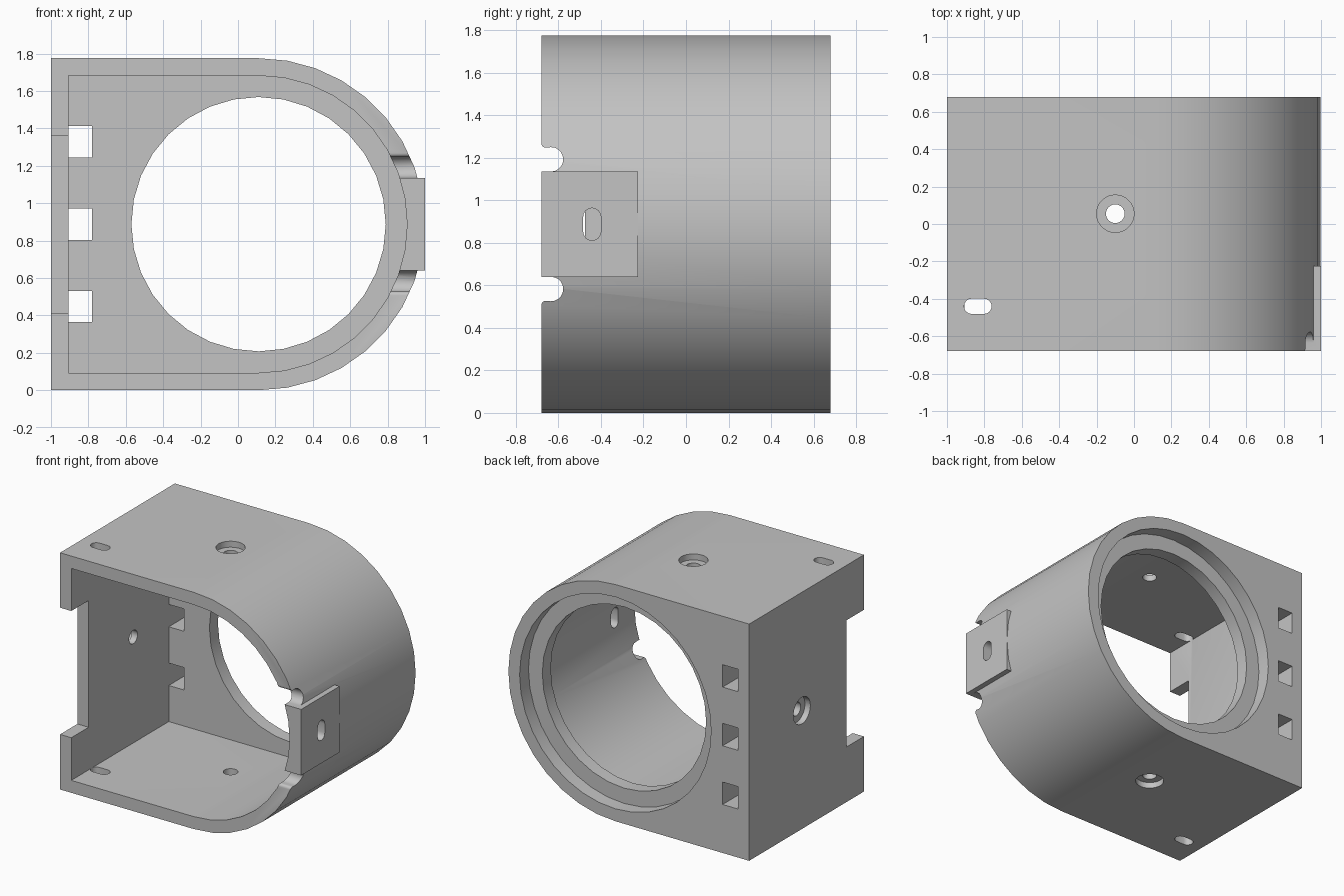
import bpy, bmesh, math

if "Cube" in bpy.data.objects:
    bpy.data.objects.remove(bpy.data.objects["Cube"], do_unlink=True)

CX, CZ = 0.11, 0.8875          # axis of the round end
R_OUT, WALL = 0.8875, 0.093
FRONT, BACK = -0.68, 0.68

grey = bpy.data.materials.new("plain grey")
grey.use_nodes = True
colour = (0.55, 0.55, 0.55, 1)
grey.diffuse_color = colour
grey.node_tree.nodes["Principled BSDF"].inputs["Base Color"].default_value = colour


def prism(name, profile, axis, start, end):
    """Extrude a 2D profile along x, y or z."""
    place = {"x": lambda u, v, t: (t, u, v),
             "y": lambda u, v, t: (u, t, v),
             "z": lambda u, v, t: (u, v, t)}[axis]
    bm = bmesh.new()
    rings = [[bm.verts.new(place(u, v, t)) for u, v in profile] for t in (start, end)]
    for ring in rings:
        bm.faces.new(ring)
    n = len(profile)
    for i in range(n):
        j = (i + 1) % n
        bm.faces.new((rings[0][i], rings[0][j], rings[1][j], rings[1][i]))
    bmesh.ops.recalc_face_normals(bm, faces=bm.faces)
    mesh = bpy.data.meshes.new(name)
    bm.to_mesh(mesh)
    bm.free()
    mesh.materials.append(grey)
    obj = bpy.data.objects.new(name, mesh)
    bpy.context.collection.objects.link(obj)
    return obj


def arc(u, v, r, a0, a1, n):
    return [(u + r * math.cos(math.radians(a0 + (a1 - a0) * i / n)),
             v + r * math.sin(math.radians(a0 + (a1 - a0) * i / n))) for i in range(n + 1)]


def circle(u, v, r, n=32):
    return arc(u, v, r, 0, 360, n)[:-1]


def rect(u0, u1, v0, v1):
    return [(u0, v0), (u1, v0), (u1, v1), (u0, v1)]


def d_shape(left, r):
    return [(left, CZ + r), (left, CZ - r)] + arc(CX, CZ, r, -90, 90, 18)


def slot(u, v, half, r, upright=False):
    """Rounded slot; half is the distance from its middle to each end centre."""
    if upright:
        return arc(u, v + half, r, 0, 180, 8) + arc(u, v - half, r, 180, 360, 8)
    return arc(u + half, v, r, -90, 90, 8) + arc(u - half, v, r, 90, 270, 8)


def combine(target, tool, operation):
    mod = target.modifiers.new(tool.name, "BOOLEAN")
    mod.operation, mod.solver, mod.object = operation, "EXACT", tool
    tool.hide_render = True
    bpy.context.view_layer.objects.active = target
    bpy.ops.object.modifier_apply(modifier=mod.name)
    bpy.data.objects.remove(tool, do_unlink=True)


# Outer shell with the flat clip pad on the round side
housing = prism("housing", d_shape(-1, R_OUT), "y", FRONT, BACK)
combine(housing, prism("clip_pad", rect(FRONT, -0.225, 0.64, 1.135), "x", 0.94, 1.0), "UNION")

cutters = [
    # Cavity, back opening and its recess
    prism("cavity", d_shape(-1 + WALL, R_OUT - WALL), "y", FRONT - 0.1, 0.475),
    prism("back_opening", circle(CX, CZ, 0.68), "y", 0.3, 0.9),
    prism("back_recess", circle(CX, CZ, R_OUT - WALL, 36), "y", 0.575, 0.9),
    # Notch in the flat side
    prism("side_notch", rect(FRONT - 0.1, -0.475, 0.413, 1.363), "x", -1.1, -0.85),
    # Upright slot through the clip pad
    prism("pad_slot", slot(-0.442, CZ, 0.034, 0.042, True), "x", 0.7, 1.1),
]

# Square windows through the back wall
for dz in (-0.44, 0, 0.44):
    z = CZ + dz
    cutters.append(prism("window", rect(-0.907, -0.78, z - 0.084, z + 0.084), "y", 0.3, 0.9))

# Relief notches above and below the clip pad, with a rounded lip
for side in (1, -1):
    outline = [(FRONT - 0.1, 0.2475), (FRONT - 0.1, 0.38), (FRONT, 0.38)]
    outline += arc(FRONT + 0.02, 0.38, 0.02, 180, 270, 4)[1:]
    outline += arc(-0.635, 0.305, 0.0575, 90, -90, 10)
    profile = [(y, CZ + side * h) for y, h in outline]
    cutters.append(prism("relief_notch", profile, "x", 0.6, 1.1))

# Countersunk screw holes and slots in the top, bottom and flat side
top = 2 * R_OUT
for skin, inner, outer in ((top, top - 0.2, top + 0.1), (0, 0.2, -0.1)):
    step = skin + (0.045 if skin == 0 else -0.045)
    cutters.append(prism("screw_hole", circle(-0.1, 0.055, 0.05, 24), "z", inner, outer))
    cutters.append(prism("screw_recess", circle(-0.1, 0.055, 0.1), "z", step, outer))
    cutters.append(prism("strap_slot", slot(-0.835, -0.44, 0.033, 0.041), "z", inner, outer))
cutters.append(prism("screw_hole", circle(0.055, CZ, 0.05, 24), "x", -1.1, -0.8))
cutters.append(prism("screw_recess", circle(0.055, CZ, 0.1), "x", -1.1, -0.955))

for cutter in cutters:
    combine(housing, cutter, "DIFFERENCE")

# Smooth the curved walls, keep the edges crisp
bpy.ops.object.select_all(action="DESELECT")
housing.select_set(True)
bpy.context.view_layer.objects.active = housing
bpy.ops.object.shade_smooth_by_angle(angle=math.radians(30))
